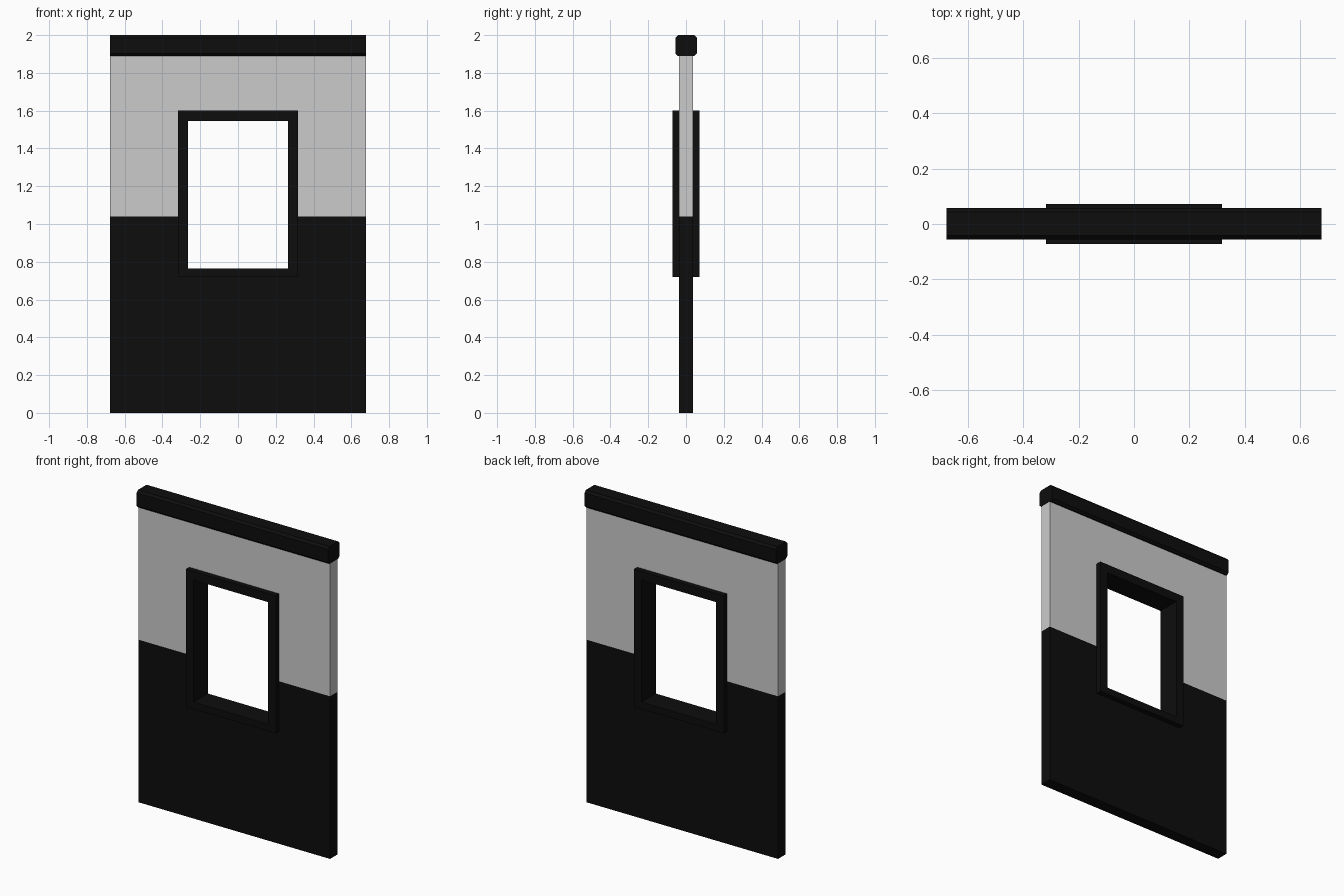
import bpy, bmesh
from mathutils import Vector

if "Cube" in bpy.data.objects:
    bpy.data.objects.remove(bpy.data.objects["Cube"])

W, T = 0.678, 0.038            # panel half width and half thickness
FX, FZ0, FZ1 = 0.318, 0.72, 1.60   # frame outside
IX, IZ0, IZ1 = 0.264, 0.764, 1.545  # frame opening
SPLIT, CAP = 1.04, 1.889       # paint line, underside of cap rail

dark = bpy.data.materials.new("dark_trim")
dark.diffuse_color = (0.004, 0.004, 0.004, 1)
dark.use_nodes = True
dark.node_tree.nodes["Principled BSDF"].inputs["Base Color"].default_value = dark.diffuse_color


def extrude(name, points, offset, mat=None):
    """Extrude a flat outline of 3D points along an offset vector."""
    bm = bmesh.new()
    face = bm.faces.new([bm.verts.new(p) for p in points])
    out = bmesh.ops.extrude_face_region(bm, geom=[face], use_keep_orig=True)
    verts = [g for g in out["geom"] if isinstance(g, bmesh.types.BMVert)]
    bmesh.ops.translate(bm, verts=verts, vec=Vector(offset))
    return finish(name, bm, mat)


def finish(name, bm, mat):
    bmesh.ops.recalc_face_normals(bm, faces=bm.faces)
    mesh = bpy.data.meshes.new(name)
    bm.to_mesh(mesh)
    bm.free()
    obj = bpy.data.objects.new(name, mesh)
    bpy.context.collection.objects.link(obj)
    if mat:
        mesh.materials.append(mat)
    return obj


def panel(name, outline, mat=None):
    """Wall piece from a right-half (x, z) outline, mirrored to the left."""
    pts = outline + [(-x, z) for x, z in reversed(outline)]
    return extrude(name, [(x, -T, z) for x, z in pts], (0, 2 * T, 0), mat)


# Wall pieces wrap the window, with their cut edges hidden inside the frame
HX = IX + 0.03
panel("lower_wall", [(W, 0), (W, SPLIT), (HX, SPLIT), (HX, IZ0 - 0.02)], dark)
panel("upper_wall", [(HX, IZ1 + 0.03), (HX, SPLIT), (W, SPLIT), (W, CAP)])

# Window frame: rectangular ring through the wall
D = 0.072
bm = bmesh.new()
loops = []
for x, z0, z1, y in ((FX, FZ0, FZ1, -D), (FX, FZ0, FZ1, D),
                     (IX, IZ0, IZ1, D), (IX, IZ0, IZ1, -D)):
    loops.append([bm.verts.new((px, y, pz)) for px, pz in
                  ((-x, z0), (x, z0), (x, z1), (-x, z1))])
for a, b in zip(loops, loops[1:] + loops[:1]):
    for i in range(4):
        j = (i + 1) % 4
        bm.faces.new((a[i], a[j], b[j], b[i]))
finish("window_frame", bm, dark)

# Cap rail with chamfered long edges
Y0, Y1, C = -0.056, 0.058, 0.014
rail = [(Y0 + C, CAP), (Y1 - C, CAP), (Y1, CAP + C), (Y1, 2 - C),
        (Y1 - C, 2), (Y0 + C, 2), (Y0, 2 - C), (Y0, CAP + C)]
extrude("cap_rail", [(-W, y, z) for y, z in rail], (2 * W, 0, 0), dark)
